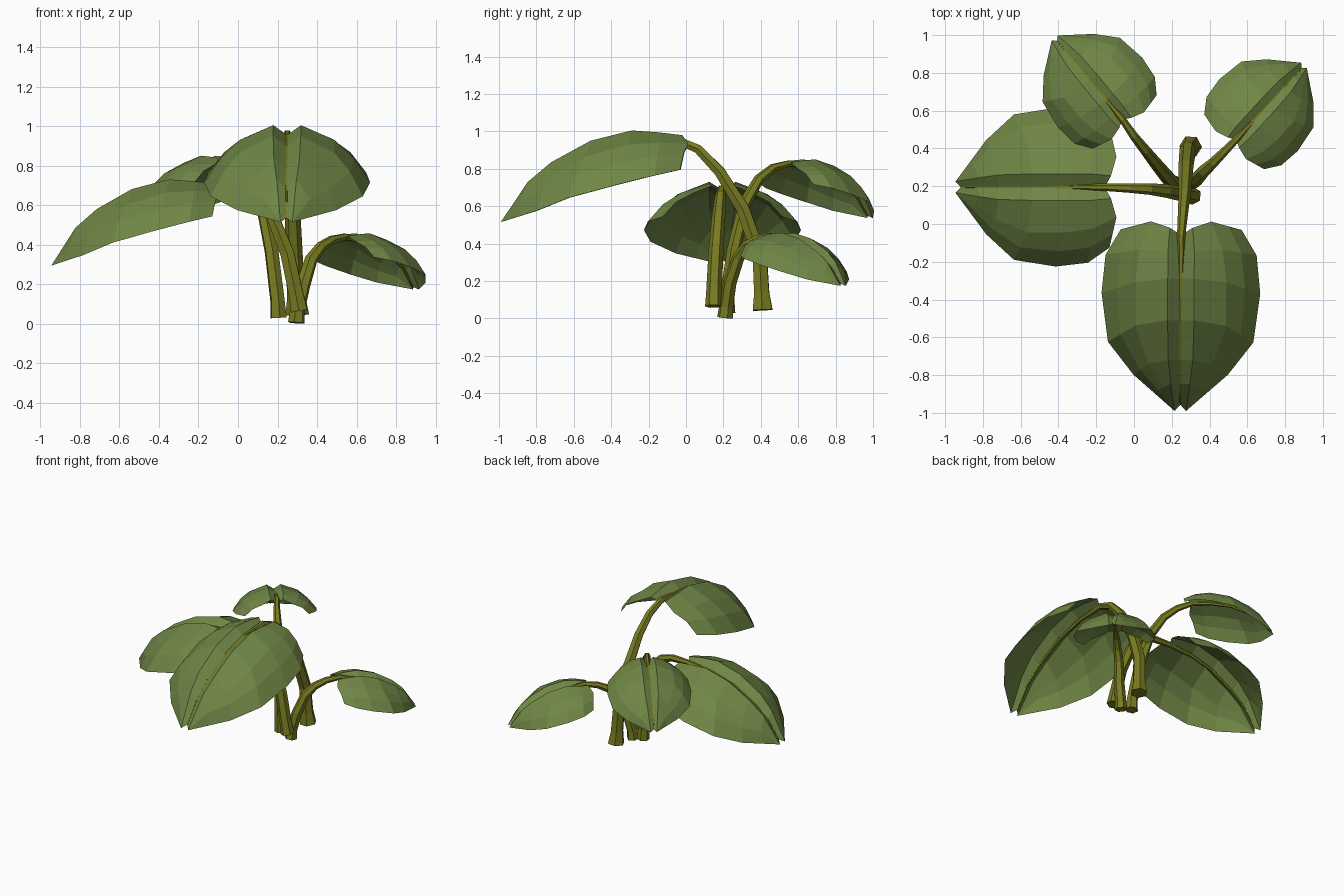
import bpy, bmesh
from mathutils import Vector

if "Cube" in bpy.data.objects:
    bpy.data.objects.remove(bpy.data.objects["Cube"])


def material(name, col):
    m = bpy.data.materials.new(name)
    m.diffuse_color = (*col, 1)
    m.use_nodes = True
    m.node_tree.nodes["Principled BSDF"].inputs["Base Color"].default_value = m.diffuse_color
    return m


LEAF = material("leaf_green", (0.16, 0.24, 0.06))
STEM = material("stem_olive", (0.19, 0.20, 0.015))

# Half-leaf rows: each has groove, ridge, middle, edge as (side, along, height)
ROWS = [
    [(0, .03, -.025), (.06, -.01, .015), (.16, -.045, -.03), (.32, .0, -.17)],
    [(0, .12, -.015), (.07, .12, .03), (.22, .11, -.025), (.40, .14, -.20)],
    [(0, .27, -.01), (.07, .27, .04), (.24, .29, -.035), (.42, .35, -.25)],
    [(0, .50, -.065), (.07, .50, -.015), (.24, .53, -.10), (.385, .62, -.32)],
    [(0, .72, -.18), (.065, .72, -.13), (.17, .74, -.22), (.25, .80, -.39)],
    [(0, .85, -.28), (.05, .85, -.235), (.09, .87, -.29), (.14, .90, -.42)],
    [(0, .965, -.43), (.03, 1.0, -.45)],
]


def placer(base, tip, width, height):
    """Map a template point onto a leaf running from base to tip (seen from above)."""
    base = Vector(base)
    along = Vector((tip[0] - base.x, tip[1] - base.y, 0))
    side = Vector((along.y, -along.x, 0)).normalized()
    return lambda p, s=1: base + along * p[1] + side * (p[0] * width * s) + Vector((0, 0, p[2] * height))


def leaf(name, place):
    bm = bmesh.new()
    for s in (1, -1):
        grid = []
        for row in ROWS:
            pts = [Vector(p) for p in row]
            if len(pts) == 4:  # extra rounded column between middle and edge
                pts.insert(3, pts[2].lerp(pts[3], .55) + Vector((0, 0, .025)))
            grid.append([bm.verts.new(place(p, s)) for p in pts])
        for a, b in zip(grid, grid[1:]):
            for i in range(len(a) - 1):
                j, k = min(i, len(b) - 1), min(i + 1, len(b) - 1)
                f = [a[i], a[i + 1], b[k]] + ([b[j]] if j != k else [])
                bm.faces.new(f if s < 0 else f[::-1])
    bmesh.ops.remove_doubles(bm, verts=bm.verts, dist=.001)
    bmesh.ops.recalc_face_normals(bm, faces=bm.faces)
    if sum(f.normal.z for f in bm.faces) < 0:
        bmesh.ops.reverse_faces(bm, faces=bm.faces)
    me = bpy.data.meshes.new(name)
    bm.to_mesh(me)
    bm.free()
    me.materials.append(LEAF)
    bpy.context.collection.objects.link(bpy.data.objects.new(name, me))


def stem(name, path, radii):
    """Six-sided tapered tube along a path."""
    bm = bmesh.new()
    pts = [Vector(p) for p in path]
    flat = pts[-1] - pts[0]
    across = Vector((flat.y, -flat.x, 0)).normalized()
    rings = []
    for i, p in enumerate(pts):
        t = (pts[min(i + 1, len(pts) - 1)] - pts[max(i - 1, 0)]).normalized()
        a = (across - t * across.dot(t)).normalized()
        b = t.cross(a)
        ring = [(1, 0), (.5, .866), (-.5, .866), (-1, 0), (-.5, -.866), (.5, -.866)]
        rings.append([bm.verts.new(p + (a * c + b * d) * radii[i]) for c, d in ring])
    for r, q in zip(rings, rings[1:]):
        for i in range(6):
            bm.faces.new((r[i], r[(i + 1) % 6], q[(i + 1) % 6], q[i]))
    bm.faces.new(rings[0][::-1])
    bm.faces.new(rings[-1])
    bmesh.ops.recalc_face_normals(bm, faces=bm.faces)
    me = bpy.data.meshes.new(name)
    bm.to_mesh(me)
    bm.free()
    me.materials.append(STEM)
    bpy.context.collection.objects.link(bpy.data.objects.new(name, me))


# name, leaf base, tip (x, y), width and height scale, stem points up to the leaf
PLANTS = [
    ("front", (.25, -.03, .97), (.245, -.99), 1, 1,
     [(.30, .41, .05), (.295, .405, .14), (.285, .395, .33), (.275, .305, .59), (.27, .18, .79), (.26, .065, .91)]),
    ("left", (-.13, .195, .70), (-.945, .195), 1, .89,
     [(.31, .15, .07), (.295, .15, .15), (.25, .16, .36), (.17, .175, .56), (.08, .185, .66), (-.02, .19, .695)]),
    ("back_left", (-.05, .54, .83), (-.42, .985), .69, .64,
     [(.205, .22, .035), (.20, .22, .12), (.17, .255, .37), (.12, .315, .62), (.06, .39, .75), (0, .465, .81)]),
    ("back_right", (.53, .435, .44), (.90, .84), .67, .58,
     [(.295, .21, .01), (.30, .215, .07), (.33, .235, .20), (.37, .28, .33), (.42, .325, .395), (.475, .38, .43)]),
]

for name, base, tip, w, h, path in PLANTS:
    place = placer(base, tip, w, h)
    leaf(name + "_leaf", place)
    # stem runs on along the groove as the midrib, rising a little at the leaf base
    lift = (.02, .005, -.008, -.008, -.006, -.005, -.002)
    rib = [place(r[0]) + Vector((0, 0, z)) for r, z in zip(ROWS, lift)]
    k = .75 + .25 * w if name != "front" else 1.1
    radii = [r * k for r in (.048, .042, .04, .036, .03, .025, .02, .017, .014, .011, .009, .007, .004)]
    if name == "front":
        radii[0] = .06
    stem(name + "_stem", path + rib, radii)

# Rest the lowest stem on the ground
low = min((v.co.z for o in bpy.data.objects for v in o.data.vertices))
for o in bpy.data.objects:
    for v in o.data.vertices:
        v.co.z -= low
